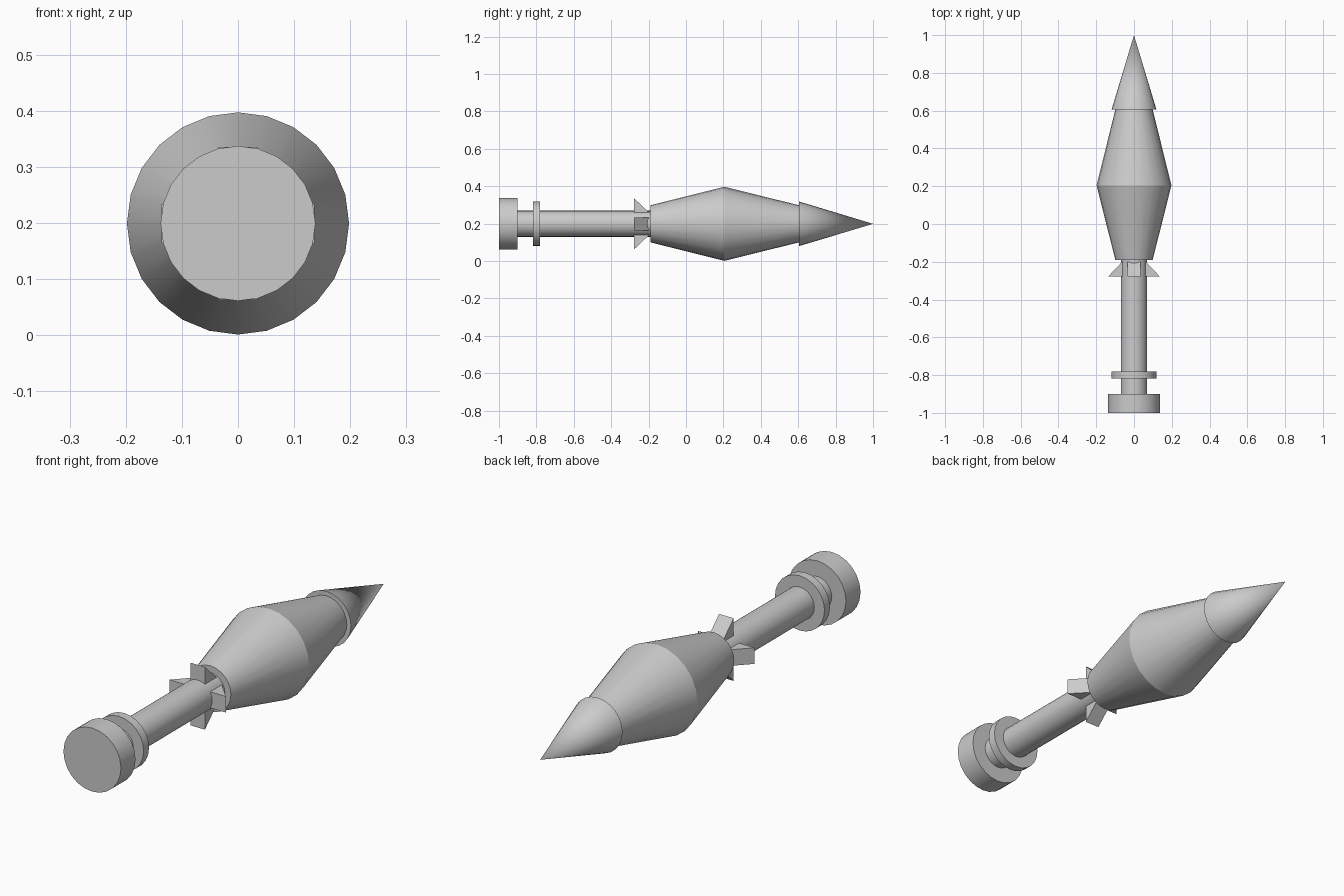
import bpy, bmesh, math
from mathutils import Matrix

if "Cube" in bpy.data.objects:
    bpy.data.objects.remove(bpy.data.objects["Cube"])

AXIS_Z = 0.199
SIDES = 24


def finish(name, bm, smooth):
    bmesh.ops.recalc_face_normals(bm, faces=bm.faces)
    mesh = bpy.data.meshes.new(name)
    bm.to_mesh(mesh)
    bm.free()
    obj = bpy.data.objects.new(name, mesh)
    obj.location.z = AXIS_Z
    bpy.context.collection.objects.link(obj)
    if smooth:
        bpy.ops.object.select_all(action='DESELECT')
        bpy.context.view_layer.objects.active = obj
        obj.select_set(True)
        bpy.ops.object.shade_smooth_by_angle(angle=math.radians(25))
    return obj


def lathe(name, profile):
    """Closed solid turned around the y axis from (y, radius) points."""
    bm = bmesh.new()
    rings = []
    for y, r in profile:
        if r == 0:
            rings.append([bm.verts.new((0, y, 0))])
            continue
        angles = [2 * math.pi * i / SIDES for i in range(SIDES)]
        rings.append([bm.verts.new((r * math.cos(a), y, r * math.sin(a))) for a in angles])
    for a, b in zip(rings, rings[1:]):
        for i in range(SIDES):
            j = (i + 1) % SIDES
            if len(b) == 1:
                bm.faces.new((a[i], a[j], b[0]))
            else:
                bm.faces.new((a[i], a[j], b[j], b[i]))
    for ring in (rings[0], rings[-1]):
        if len(ring) > 1:
            bm.faces.new(ring)
    return finish(name, bm, True)


# Turned parts, from tail to tip
lathe("tail_cap", [(-1.0, 0.138), (-0.9, 0.138)])
lathe("tail_ring", [(-0.817, 0.119), (-0.78, 0.119)])
lathe("shaft", [(-0.9, 0.07), (-0.19, 0.07)])
lathe("body", [(-0.19, 0.099), (0.205, 0.198), (0.605, 0.099)])
lathe("nose_cone", [(0.605, 0.119), (1.0, 0)])

# Four wedge fins around the shaft
for k, side in enumerate(("right", "top", "left", "bottom")):
    bm = bmesh.new()
    section = [(0.06, -0.277), (0.136, -0.277), (0.06, -0.197)]
    face = bm.faces.new([bm.verts.new((x, y, -0.035)) for x, y in section])
    grown = bmesh.ops.extrude_face_region(bm, geom=[face])["geom"]
    bmesh.ops.translate(bm, vec=(0, 0, 0.07),
                        verts=[v for v in grown if isinstance(v, bmesh.types.BMVert)])
    bmesh.ops.rotate(bm, verts=bm.verts, cent=(0, 0, 0),
                     matrix=Matrix.Rotation(-k * math.pi / 2, 3, 'Y'))
    finish("fin_" + side, bm, False)
